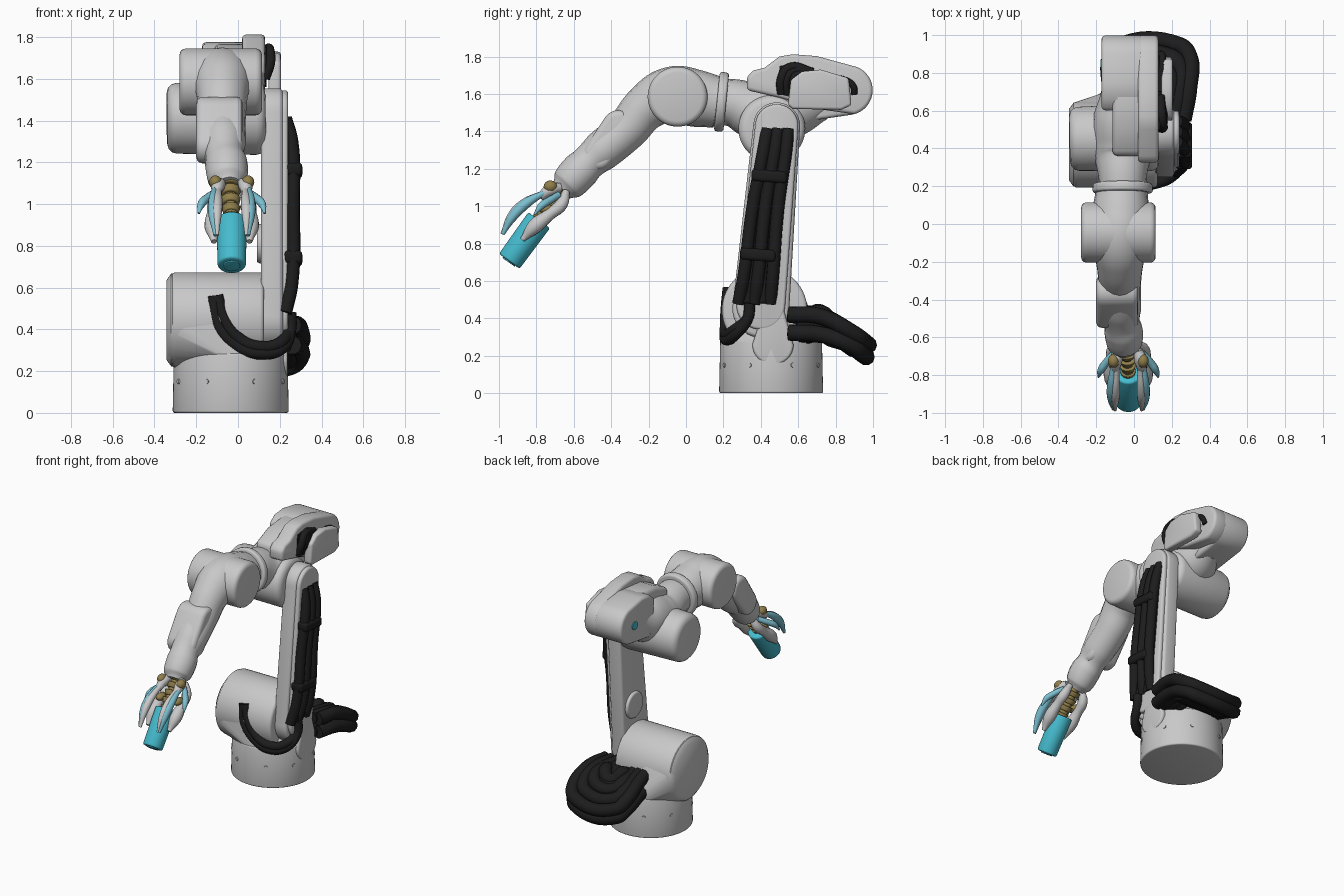
import bpy, bmesh, math
from mathutils import Vector


def material(name, rgb):
    m = bpy.data.materials.new(name)
    m.diffuse_color = (*rgb, 1)
    return m


GREY = material("light grey shell", (0.58, 0.58, 0.58))
BLACK = material("black rubber", (0.012, 0.012, 0.012))
TEAL = material("teal", (0.06, 0.50, 0.62))
PALE = material("pale teal", (0.20, 0.52, 0.63))
TAN = material("tan metal", (0.28, 0.21, 0.07))


def finish(name, bm, mat, bevel=0.0, seg=3):
    bmesh.ops.recalc_face_normals(bm, faces=bm.faces)
    me = bpy.data.meshes.new(name)
    bm.to_mesh(me)
    bm.free()
    ob = bpy.data.objects.new(name, me)
    bpy.context.collection.objects.link(ob)
    me.materials.append(mat)
    if bevel:
        b = ob.modifiers.new("bevel", 'BEVEL')
        b.width, b.segments, b.limit_method = bevel, seg, 'ANGLE'
        b.angle_limit = math.radians(40)
    return ob


def rod(name, a, b, r1, r2, mat, bevel=0.0, n=40):
    """Cylinder or cone from a to b."""
    a, b = Vector(a), Vector(b)
    bm = bmesh.new()
    bmesh.ops.create_cone(bm, cap_ends=True, segments=n, radius1=r1, radius2=r2, depth=(b - a).length)
    q = (b - a).to_track_quat('Z', 'Y')
    for v in bm.verts:
        v.co = q @ v.co + (a + b) / 2
    return finish(name, bm, mat, bevel)


def ball(name, c, size, mat):
    bm = bmesh.new()
    bmesh.ops.create_uvsphere(bm, u_segments=20, v_segments=12, radius=1)
    for v in bm.verts:
        v.co = Vector(c) + Vector([v.co[i] * size[i] for i in range(3)])
    return finish(name, bm, mat)


def prism(name, outline, x0, x1, mat, bevel=0.02):
    """Side outline in (y, z) extruded along x."""
    bm = bmesh.new()
    f = bm.faces.new([bm.verts.new((x0, y, z)) for y, z in outline])
    new = bmesh.ops.extrude_face_region(bm, geom=[f])["geom"]
    bmesh.ops.translate(bm, vec=(x1 - x0, 0, 0), verts=[v for v in new if isinstance(v, bmesh.types.BMVert)])
    return finish(name, bm, mat, bevel)


def arc(c, r, a0, a1, n=16):
    ts = [math.radians(a0 + (a1 - a0) * i / n) for i in range(n + 1)]
    return [(c[0] + r * math.cos(t), c[1] + r * math.sin(t)) for t in ts]


def capsule(c1, r1, c2, r2):
    """Tapered capsule outline in (y, z)."""
    d = math.degrees(math.atan2(c2[1] - c1[1], c2[0] - c1[0]))
    return arc(c2, r2, d - 90, d + 90) + arc(c1, r1, d + 90, d + 270)


def tube(name, pts, mat, r=1.0, res=4):
    """Smooth tube; points may carry their own radius as a fourth value."""
    cu = bpy.data.curves.new(name, 'CURVE')
    cu.dimensions, cu.bevel_depth, cu.bevel_resolution = '3D', 1.0, res
    cu.use_fill_caps, cu.resolution_u = True, 8
    sp = cu.splines.new('BEZIER')
    sp.radius_interpolation = 'CARDINAL'
    sp.bezier_points.add(len(pts) - 1)
    for bp, p in zip(sp.bezier_points, pts):
        bp.co = p[:3]
        bp.radius = p[3] if len(p) > 3 else r
        bp.handle_left_type = bp.handle_right_type = 'AUTO'
    cu.materials.append(mat)
    ob = bpy.data.objects.new(name, cu)
    bpy.context.collection.objects.link(ob)
    return ob


# Base: round pedestal, and a shell blending it into the shoulder drum
BX, BY = -0.035, 0.455
rod("base_pedestal", (BX, BY, 0), (BX, BY, 0.285), 0.278, 0.272, GREY, 0.01, 64)
bm = bmesh.new()
for i in range(48):
    c, s = math.cos(i * math.tau / 48), math.sin(i * math.tau / 48)
    bm.verts.new((BX + 0.272 * c, BY + 0.268 * s, 0.275))
    for x, r in ((-0.343, 0.19), (-0.32, 0.222), (-0.15, 0.226)):
        bm.verts.new((x, 0.42 + r * c, 0.445 + r * s))
hull = bmesh.ops.convex_hull(bm, input=bm.verts)
bmesh.ops.delete(bm, geom=[v for v in hull["geom_interior"] if isinstance(v, bmesh.types.BMVert)], context='VERTS')
finish("shoulder_shell", bm, GREY)
rod("shoulder_drum", (-0.32, 0.42, 0.445), (0.125, 0.42, 0.445), 0.228, 0.228, GREY, 0.02, 56)
prism("base_side_pillar", capsule((0.465, 0.26), 0.11, (0.47, 0.44), 0.055), 0.15, 0.238, GREY, 0.015)
for a in (25, 65, 115, 155, 205, 245, 295, 335):
    t = math.radians(a)
    c, s = math.cos(t), math.sin(t)
    rod("base_bolt", (BX + 0.25 * c, BY + 0.25 * s, 0.15), (BX + 0.28 * c, BY + 0.28 * s, 0.15), 0.016, 0.012, GREY, 0, 12)

# Lower arm link with its hub and boss
prism("lower_arm", capsule((0.40, 0.45), 0.152, (0.485, 1.43), 0.125), 0.11, 0.215, GREY, 0.02)
prism("lower_arm_rim", capsule((0.40, 0.47), 0.13, (0.485, 1.43), 0.115), 0.2, 0.24, GREY, 0.015)
rod("arm_boss", (0.09, 0.45, 0.81), (0.13, 0.45, 0.81), 0.09, 0.1, GREY, 0.01)

# Cable run on the outside of the lower arm
for i in range(3):
    o = i - 1
    tube("arm_cable", [(0.225, 0.365 + 0.085 * o, 0.48), (0.255, 0.385 + 0.078 * o, 0.62),
                       (0.262, 0.425 + 0.068 * o, 1.0), (0.255, 0.475 + 0.06 * o, 1.3),
                       (0.225, 0.49 + 0.055 * o, 1.41)], BLACK, 0.034)
prism("cable_backing", [(0.28, 0.48), (0.47, 0.48), (0.57, 1.41), (0.42, 1.41)], 0.215, 0.25, BLACK, 0.01)
for y, z in ((0.385, 0.74), (0.445, 1.16)):
    w = 0.095
    prism("cable_clamp", [(y - w, z - 0.025), (y + w, z - 0.04), (y + w, z + 0.025), (y - w, z + 0.04)],
          0.22, 0.308, BLACK, 0.02)

# Hoses sagging round the front of the base
for k in range(2):
    d = 0.03 * k
    tube("front_hose", [(-0.115 + d / 2, 0.225, 0.56), (-0.10 + d, 0.215, 0.43 + d), (-0.01 + d / 2, 0.21, 0.325 + d),
                        (0.11, 0.215, 0.285 + d), (0.21, 0.26, 0.31 + d), (0.25 - d / 2, 0.33, 0.40),
                        (0.25 - d / 2, 0.34, 0.48)], BLACK, 0.03)

# Rear hose bundle: nested loops in two layers sloping down and back
for i in range(4):
    e = 0.06 * i
    for low in (0, 1):
        h = -0.08 * low
        xl, xr, yb = -0.125 + e * 0.8, 0.29 - e * 0.8, 0.945 - e - 0.012 * low
        zb = 0.285 + 0.6 * e + h * 0.8
        top = 0.44 + h * 1.2
        tube("rear_hose", [(xl + 0.02, 0.56, top), (xl, 0.72 - e * 0.3, top - 0.03), (xl, yb - 0.06, zb + 0.04),
                           (xl + 0.035, yb - 0.01, zb), (xr - 0.05, yb, zb), (xr, yb - 0.05, zb + 0.035),
                           (xr, 0.72 - e * 0.3, top - 0.03), (xr - 0.03, 0.55, top - 0.02)], BLACK, 0.045, 3)
prism("rear_hose_core", [(0.58, 0.36), (0.76, 0.25), (0.93, 0.2), (0.94, 0.29), (0.82, 0.39), (0.66, 0.46)],
      -0.11, 0.28, BLACK, 0.02)

# Elbow drum, neck and collar
rod("elbow_drum", (-0.34, 0.45, 1.41), (0.13, 0.46, 1.415), 0.168, 0.18, GREY, 0.045, 56)
tube("elbow_neck", [(-0.06, 0.15, 1.555, 0.128), (-0.06, 0.25, 1.552, 0.128), (-0.06, 0.38, 1.51, 0.155),
                    (-0.05, 0.56, 1.53, 0.165), (-0.05, 0.72, 1.58, 0.12)], GREY, res=8)
rod("collar_ring", (-0.06, 0.165, 1.56), (-0.06, 0.215, 1.555), 0.16, 0.158, GREY, 0.014, 48)

# Rear motor housing with side rail, cover plate and cables
prism("motor_housing", [(0.62, 1.45), (0.60, 1.72), (0.66, 1.765), (0.75, 1.775)] + arc((0.865, 1.62), 0.133, 72, -80),
      -0.172, 0.05, GREY, 0.02)
prism("housing_nose", [(0.36, 1.6), (0.36, 1.69), (0.5, 1.75), (0.7, 1.77), (0.7, 1.5), (0.45, 1.5)],
      -0.115, 0.05, GREY, 0.03)
prism("housing_rail", [(0.325, 1.62), (0.325, 1.69), (0.36, 1.725), (0.42, 1.74), (0.50, 1.80), (0.57, 1.812),
                       (0.70, 1.802)] + arc((0.865, 1.62), 0.133, 68, -75) + [(0.7, 1.52), (0.5, 1.58)],
      0.02, 0.13, GREY, 0.02)
prism("housing_recess", [(0.49, 1.60), (0.50, 1.75), (0.60, 1.765), (0.66, 1.74), (0.66, 1.56)], 0.12, 0.137, BLACK, 0)
prism("motor_cover", [(0.545, 1.54), (0.56, 1.675), (0.62, 1.72), (0.72, 1.73), (0.87, 1.685), (0.885, 1.54),
                      (0.83, 1.515), (0.57, 1.52)], 0.145, 0.205, GREY, 0.015)
for j in range(3):
    tube("motor_cable", [(0.13, 0.51 + 0.03 * j, 1.60), (0.155, 0.51 + 0.03 * j, 1.68),
                         (0.15, 0.55 + 0.025 * j, 1.74 - 0.015 * j), (0.14, 0.68, 1.715 - 0.012 * j)], BLACK, 0.024, 3)
tube("motor_cable_end", [(0.14, 0.70, 1.69), (0.15, 0.86, 1.67), (0.15, 0.895, 1.64), (0.135, 0.90, 1.60)], BLACK, 0.018, 3)
rod("housing_teal_cap", (-0.165, 0.84, 1.61), (-0.178, 0.84, 1.61), 0.03, 0.03, TEAL, 0, 24)

# Forearm: joint drum, tapering limb and side pads
AX = -0.075
rod("forearm_drum", (-0.28, -0.045, 1.585), (0.115, -0.045, 1.585), 0.16, 0.16, GREY, 0.03, 56)
tube("forearm_root", [(-0.065, 0.17, 1.555, 0.138), (-0.07, 0.06, 1.575, 0.152), (AX, -0.08, 1.595, 0.15),
                      (AX, -0.21, 1.53, 0.125), (AX, -0.32, 1.405, 0.112), (-0.07, -0.45, 1.295, 0.108),
                      (-0.065, -0.52, 1.235, 0.095), (-0.055, -0.57, 1.185, 0.102),
                      (-0.05, -0.635, 1.115, 0.092), (-0.045, -0.665, 1.085, 0.062)], GREY, res=8)
prism("forearm_pads", capsule((-0.47, 1.275), 0.08, (-0.36, 1.425), 0.088), -0.2, 0.022, GREY, 0.03)

# Gripper core: stacked tan discs and knuckles
GX = -0.03
P, Q = Vector((GX - 0.01, -0.64, 1.11)), Vector((GX, -0.81, 0.90))
for i in range(5):
    a = P.lerp(Q, i / 5)
    b = P.lerp(Q, i / 5 + 0.13)
    r = 0.058 - 0.004 * i
    rod("gripper_disc", a, b, r, r * 0.8, TAN, 0.006, 20)
rod("gripper_spine", P, Q, 0.03, 0.03, TAN, 0, 16)

# Fingers, mirrored about the gripper axis
for s in (1, -1):
    def side(pts):
        return [(GX + s * x, y, z, r) for x, y, z, r in pts]
    ball("upper_knuckle", (GX + s * 0.078, -0.725, 1.105), (0.03, 0.036, 0.032), TAN)
    tube("upper_finger_root", side([(0.05, -0.67, 1.10, 0.025), (0.065, -0.72, 1.09, 0.034),
                                    (0.07, -0.78, 1.05, 0.022)]), GREY)
    tube("upper_finger_shell", side([(0.064, -0.76, 1.07, 0.016), (0.069, -0.87, 1.012, 0.024),
                                     (0.071, -0.935, 0.945, 0.022), (0.07, -0.985, 0.85, 0.008)]), GREY)
    tube("upper_finger_pad", side([(0.08, -0.75, 1.075, 0.014), (0.086, -0.85, 1.018, 0.026),
                                   (0.086, -0.925, 0.945, 0.025), (0.078, -0.98, 0.85, 0.01)]), PALE)
    tube("lower_finger", side([(0.05, -0.64, 1.08, 0.02), (0.08, -0.665, 1.01, 0.033),
                               (0.088, -0.73, 0.955, 0.032), (0.09, -0.81, 0.89, 0.04),
                               (0.085, -0.875, 0.82, 0.014)]), GREY)
    tube("side_claw", side([(0.07, -0.68, 1.06, 0.018), (0.115, -0.73, 1.03, 0.02),
                            (0.145, -0.775, 1.0, 0.019), (0.158, -0.81, 0.955, 0.006)]), PALE)
    ball("lower_knuckle", (GX + s * 0.07, -0.745, 0.985), (0.03, 0.045, 0.025), TAN)

# Teal canister held in the fingers
rod("canister", (GX, -0.945, 0.705), (GX, -0.785, 0.925), 0.068, 0.072, TEAL, 0.012, 40)
rod("canister_end", (GX, -0.949, 0.700), (GX, -0.93, 0.727), 0.04, 0.04, TEAL, 0.003, 32)

# Bake curves and bevels to meshes, then shade
bpy.ops.object.select_all(action='SELECT')
bpy.context.view_layer.objects.active = bpy.context.selected_objects[0]
bpy.ops.object.convert(target='MESH')
bpy.ops.object.shade_smooth_by_angle(angle=math.radians(40))
